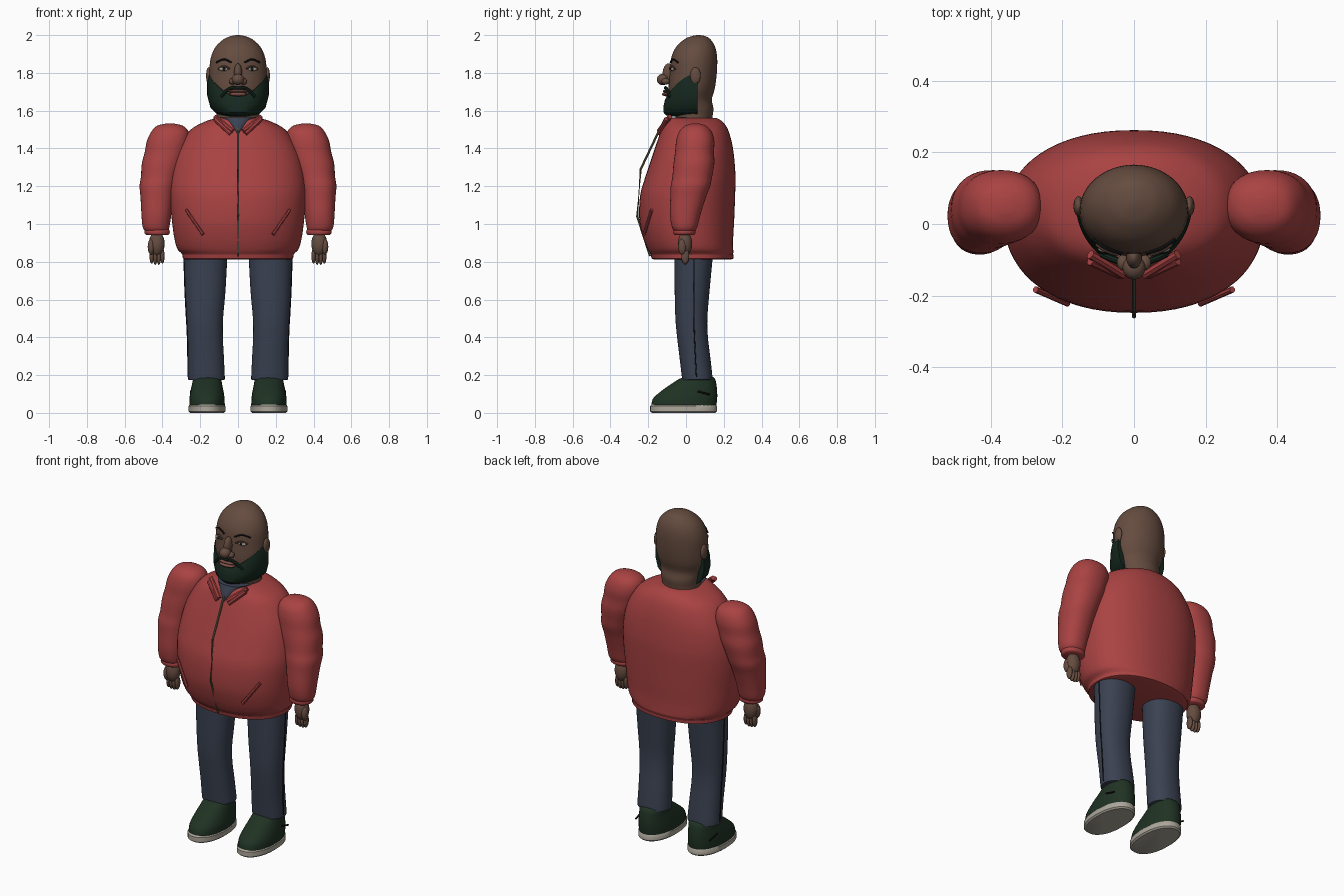
import bpy, bmesh, math
from mathutils import Vector

cube = bpy.data.objects.get("Cube")
if cube:
    bpy.data.objects.remove(cube, do_unlink=True)


def material(name, r, g, b):
    m = bpy.data.materials.new(name)
    m.use_nodes = True
    m.diffuse_color = (r, g, b, 1)
    m.node_tree.nodes["Principled BSDF"].inputs["Base Color"].default_value = (r, g, b, 1)
    return m


red = material("jacket_red", .4, .055, .055)
skin = material("brown_skin", .13, .072, .05)
denim = material("denim_blue", .042, .053, .082)
green = material("shoe_green", .014, .032, .017)
hair = material("beard_green", .008, .022, .014)
cream = material("sole_cream", .42, .39, .33)
brass = material("zip_brass", .15, .13, .07)
rose = material("lip_rose", .2, .075, .06)
white = material("eye_white", .35, .33, .28)
black = material("black", .008, .008, .008)
parts = []


def finish(name, bm, mat):
    bmesh.ops.recalc_face_normals(bm, faces=bm.faces)
    mesh = bpy.data.meshes.new(name)
    bm.to_mesh(mesh)
    bm.free()
    mesh.materials.append(mat)
    obj = bpy.data.objects.new(name, mesh)
    bpy.context.collection.objects.link(obj)
    parts.append(obj)
    return obj


def skin_rings(name, rings, mat):
    """Join closed rings of points into a capped surface."""
    bm = bmesh.new()
    loops = [[bm.verts.new(p) for p in ring] for ring in rings]
    n = len(loops[0])
    for a, b in zip(loops, loops[1:]):
        for i in range(n):
            j = (i + 1) % n
            bm.faces.new((a[i], a[j], b[j], b[i]))
    bm.faces.new(loops[0])
    bm.faces.new(loops[-1])
    return finish(name, bm, mat)


def blend(rows, steps):
    """Smooth curve through the rows."""
    out = []
    for i in range(len(rows) - 1):
        p0, p1, p2 = rows[max(i - 1, 0)], rows[i], rows[i + 1]
        p3 = rows[min(i + 2, len(rows) - 1)]
        for k in range(steps):
            t = k / steps
            out.append([b + t / 2 * (c - a + t * (2*a - 5*b + 4*c - d + t * (3*b - a - 3*c + d)))
                        for a, b, c, d in zip(p0, p1, p2, p3)])
    return out + [rows[-1]]


def loft(name, rows, mat, side=1, power=2.2, steps=4, n=40):
    """Stack rounded sections given as (z, x0, x1, y0, y1)."""
    def bulge(v):
        return math.copysign(abs(v) ** (2 / power), v)
    rings = []
    for z, x0, x1, y0, y1 in blend(rows, steps):
        ring = []
        for i in range(n):
            a = math.tau * i / n
            x = (x0 + x1) / 2 + (x1 - x0) / 2 * bulge(math.cos(a))
            y = (y0 + y1) / 2 + (y1 - y0) / 2 * bulge(math.sin(a))
            ring.append((side * x, y, z))
        rings.append(ring)
    return skin_rings(name, rings, mat)


def centred(rows):
    return [(z, -r, r, f, b) for z, r, f, b in rows]


def ball(name, centre, size, mat):
    bm = bmesh.new()
    bmesh.ops.create_uvsphere(bm, u_segments=24, v_segments=14, radius=1)
    bmesh.ops.scale(bm, vec=size, verts=bm.verts)
    bmesh.ops.translate(bm, vec=centre, verts=bm.verts)
    return finish(name, bm, mat)


def tube(name, points, radius, mat, n=8, steps=1):
    pts = [Vector(p) for p in blend(points, steps)]
    rings = []
    for i, p in enumerate(pts):
        along = pts[min(i + 1, len(pts) - 1)] - pts[max(i - 1, 0)]
        q = along.to_track_quat('Z', 'Y')
        rings.append([p + q @ Vector((radius * math.cos(math.tau * k / n),
                                      radius * math.sin(math.tau * k / n), 0)) for k in range(n)])
    return skin_rings(name, rings, mat)


# Jacket body with hem, shirt and zip
loft("jacket_body", centred([
    (.825, .285, -.175, .243), (.845, .3, -.19, .25), (.87, .322, -.205, .25),
    (.93, .338, -.228, .25), (1.02, .35, -.247, .255), (1.15, .362, -.243, .26),
    (1.25, .357, -.215, .262), (1.35, .336, -.182, .255), (1.43, .3, -.155, .243),
    (1.5, .25, -.13, .222), (1.54, .18, -.112, .195), (1.56, .12, -.1, .165)]), red, n=64)
loft("jacket_hem", centred([
    (.813, .282, -.172, .24), (.817, .292, -.182, .25), (.838, .294, -.187, .252),
    (.842, .285, -.178, .243)]), red, steps=1, n=64)
loft("shirt_neck", centred([(1.48, .015, -.142, .05), (1.52, .06, -.132, .08),
                            (1.565, .105, -.112, .13)]), denim)
tube("zip", [(0, -.135, 1.51), (0, -.24, 1.29), (0, -.258, 1.04), (0, -.19, .83)], .006, brass)

# Head and neck
loft("head", centred([
    (1.5, .12, -.06, .14), (1.56, .112, -.055, .14), (1.61, .118, -.06, .145),
    (1.66, .132, -.085, .137), (1.72, .15, -.092, .153), (1.8, .152, -.086, .163),
    (1.88, .144, -.078, .165), (1.94, .117, -.05, .153), (1.98, .073, -.005, .127),
    (1.995, .035, .032, .1), (2, .008, .058, .074)]), skin, power=2, n=48)


def face_y(x):
    return .04 - .125 * math.sqrt(1 - (x / .153) ** 2)


# Nose and mouth
ball("nose_bridge", (0, -.092, 1.795), (.022, .032, .055), skin)
ball("nose_tip", (0, -.122, 1.765), (.032, .033, .03), skin)
ball("upper_lip", (0, -.1, 1.703), (.058, .023, .009), rose)
ball("lower_lip", (0, -.103, 1.687), (.05, .025, .011), rose)
tube("moustache", [(-.09, -.085, 1.672), (-.065, -.096, 1.702), (-.03, -.107, 1.721),
                   (0, -.108, 1.718), (.03, -.107, 1.721), (.065, -.096, 1.702),
                   (.09, -.085, 1.672)], .009, hair, steps=3)

# Beard: half-round shell that rises towards the ears
rings = []
for lift, sx, sy in [(1, .8, .75), (1, .97, .9), (.85, 1, .95), (.5, 1, 1),
                     (.22, .9, 1), (.07, .7, .92), (0, .42, .68)]:
    ring = []
    for i in range(33):
        a = math.pi * (i / 32 - .5)
        top = 1.675 + .12 * math.sin(a) ** 2
        ring.append((.163 * sx * math.sin(a), .06 - .18 * sy * math.cos(a),
                     1.568 + (top - 1.568) * lift))
    rings.append(ring)
skin_rings("beard", rings, hair)

# Paired parts
for side, tag in ((1, "left_"), (-1, "right_")):
    # Eyes, brows, nostrils and ears
    ex = side * .075
    ball(tag + "eye", (ex, face_y(.075) - .001, 1.82), (.026, .01, .011), white)
    ball(tag + "iris", (ex, face_y(.075) - .008, 1.82), (.009, .005, .009), black)
    tube(tag + "eyelid", [(side * x, face_y(x) - .007, z) for x, z in
                          ((.045, 1.822), (.075, 1.835), (.105, 1.82))], .005, skin, steps=4)
    tube(tag + "brow", [(side * x, face_y(x), z) for x, z in
                        ((.035, 1.855), (.075, 1.872), (.115, 1.855))], .005, black, steps=4)
    ball(tag + "nostril", (side * .03, -.108, 1.755), (.018, .022, .017), skin)
    ball(tag + "ear", (side * .155, .05, 1.785), (.014, .028, .045), skin)

    # Collar flap and pocket welt
    for k in range(2):
        tube(tag + "collar_flap", [(side * .122, -.085 - k * .018, 1.568 - k * .012),
                                   (side * (.028 + k * .01), -.142, 1.492 - k * .014)],
             .013, red)
    tube(tag + "pocket_welt", [(side * .275, -.183, 1.075), (side * .185, -.222, .945)],
         .009, red)

    # Padded sleeve and cuff
    loft(tag + "sleeve", [
        (.96, .37, .49, -.06, .045), (.985, .363, .505, -.075, .06),
        (1.05, .353, .511, -.085, .077), (1.14, .34, .516, -.083, .105),
        (1.2, .328, .521, -.081, .128), (1.25, .314, .514, -.072, .138),
        (1.32, .288, .509, -.066, .15), (1.38, .268, .494, -.058, .148),
        (1.44, .255, .482, -.052, .15), (1.49, .262, .458, -.036, .136),
        (1.52, .292, .428, -.005, .106), (1.532, .34, .38, .03, .07)], red, side)
    loft(tag + "cuff", [(.942, .37, .485, -.06, .042), (.95, .362, .495, -.066, .05),
                        (.967, .362, .495, -.066, .05), (.973, .37, .485, -.06, .042)],
         red, side, steps=2)

    # Hand
    ball(tag + "palm", (side * .43, -.005, .895), (.042, .038, .065), skin)
    ball(tag + "thumb", (side * .46, -.02, .88), (.018, .022, .042), skin)
    for k in range(4):
        ball(tag + "finger", (side * (.4 + k * .019), -.004, .83 - .006 * (k % 3 > 0)),
             (.0115, .021, .04), skin)

    # Trouser leg and side seam
    loft(tag + "trouser_leg", [
        (.175, .072, .262, -.02, .138), (.19, .07, .264, -.022, .14), (.3, .075, .264, -.035, .128),
        (.4, .08, .267, -.047, .116), (.5, .079, .272, -.056, .113),
        (.65, .066, .28, -.06, .125), (.86, .055, .287, -.062, .145)], denim, side)
    tube(tag + "side_seam", [(side * .264, .055, .19), (side * .268, .045, .4),
                             (side * .273, .042, .5), (side * .281, .043, .65),
                             (side * .286, .043, .82)], .003, black, steps=2)

    # Shoe
    loft(tag + "sole", [(0, .075, .253, -.18, .156), (.008, .066, .262, -.19, .164),
                        (.036, .066, .262, -.19, .164), (.044, .073, .255, -.183, .158)],
         cream, side, steps=1)
    loft(tag + "shoe_upper", [
        (.036, .07, .258, -.184, .16), (.075, .071, .257, -.175, .165),
        (.11, .076, .252, -.138, .165), (.15, .084, .244, -.083, .161),
        (.18, .09, .237, -.035, .153), (.196, .105, .222, .005, .135)], green, side)
    tube(tag + "shoe_tab", [(side * .25, .06, .115), (side * .247, .125, .097)], .005, black)

# Smooth shading with crisp rims
bpy.ops.object.select_all(action='DESELECT')
for obj in parts:
    obj.select_set(True)
bpy.context.view_layer.objects.active = parts[0]
bpy.ops.object.shade_smooth_by_angle(angle=math.radians(40))
